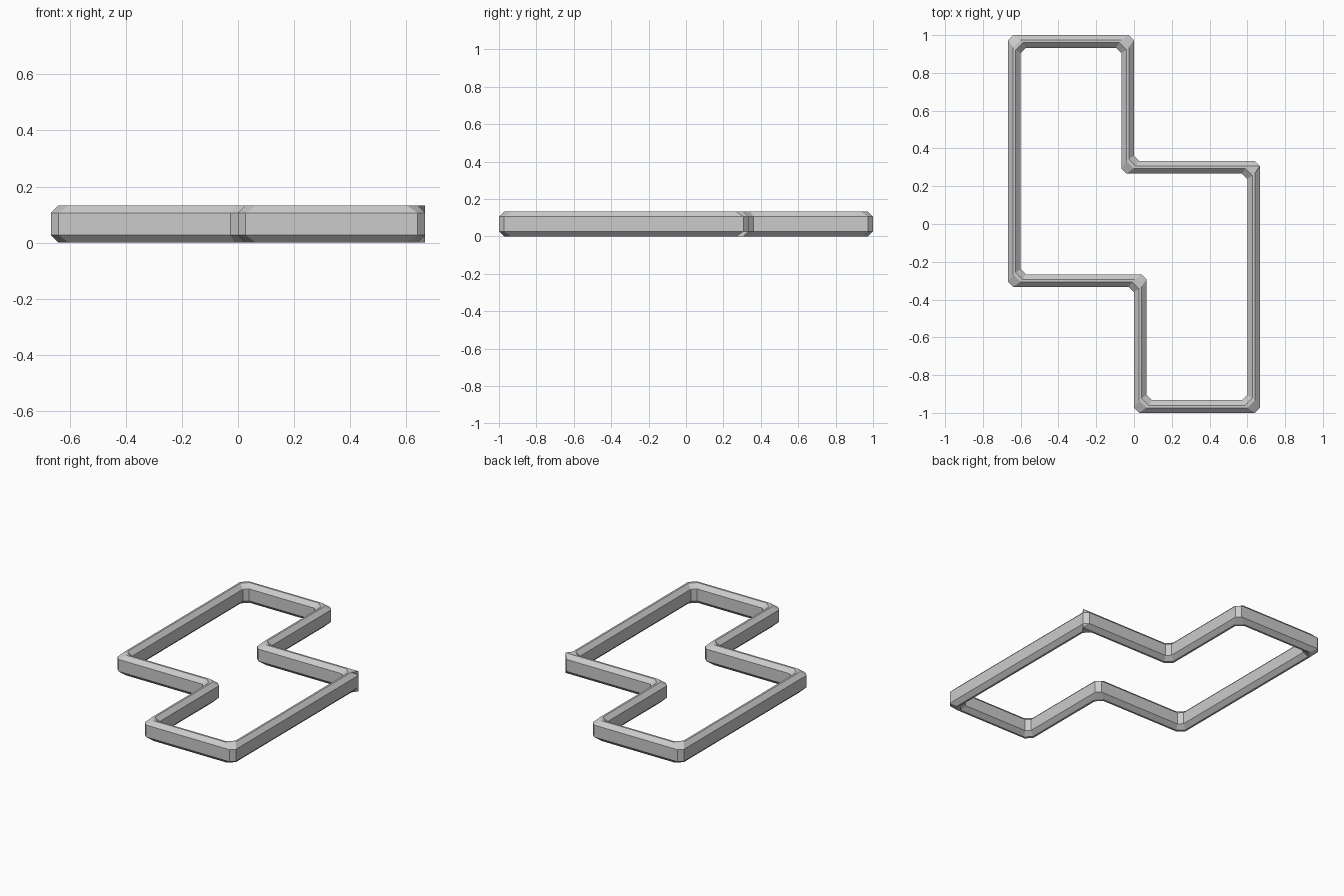
import bpy, bmesh
from mathutils import Vector

if "Cube" in bpy.data.objects:
    bpy.data.objects.remove(bpy.data.objects["Cube"])

U = 2 / 3      # one cell of the zigzag outline
T = 0.067      # bar width
H = 0.133      # bar height
C = 0.027      # chamfer

# Outer outline, counter-clockwise
outer = [Vector(p) for p in [(0, -1), (U, -1), (U, U / 2), (0, U / 2),
                             (0, 1), (-U, 1), (-U, -U / 2), (0, -U / 2)]]
n = len(outer)


def left_normal(a, b):
    d = (b - a).normalized()
    return Vector((-d.y, d.x))


inner = [p + T * (left_normal(outer[i - 1], p) + left_normal(p, outer[(i + 1) % n]))
         for i, p in enumerate(outer)]

# Rectangular-section ring swept around the outline
bm = bmesh.new()
section = [[bm.verts.new((p.x, p.y, z)) for p in loop]
           for loop, z in ((outer, 0), (outer, H), (inner, H), (inner, 0))]
for k in range(4):
    a, b = section[k], section[(k + 1) % 4]
    for i in range(n):
        j = (i + 1) % n
        bm.faces.new((a[i], a[j], b[j], b[i]))
bmesh.ops.recalc_face_normals(bm, faces=bm.faces[:])

# Chamfer every edge
bmesh.ops.bevel(bm, geom=bm.edges[:], offset=C, offset_type='OFFSET',
                segments=1, profile=0.5, affect='EDGES')


def nearest(x, y, z):
    return min(bm.verts, key=lambda v: (v.co - Vector((x, y, z))).length)


# Skewed corner: ridge vertices pushed out to the side, tapering the long chamfer
back, front = U / 2 - C, C - 1
top = nearest(U - C, back, H)
bottom = nearest(U - C, back, 0)
bmesh.ops.connect_verts(bm, verts=[nearest(U - C, front, H), nearest(U, back, H - C)])
bmesh.ops.connect_verts(bm, verts=[nearest(U, front, C), bottom])
top.co.x = bottom.co.x = U

mesh = bpy.data.meshes.new("zigzag_frame")
bm.to_mesh(mesh)
bm.free()
frame = bpy.data.objects.new("zigzag_frame", mesh)
bpy.context.collection.objects.link(frame)
